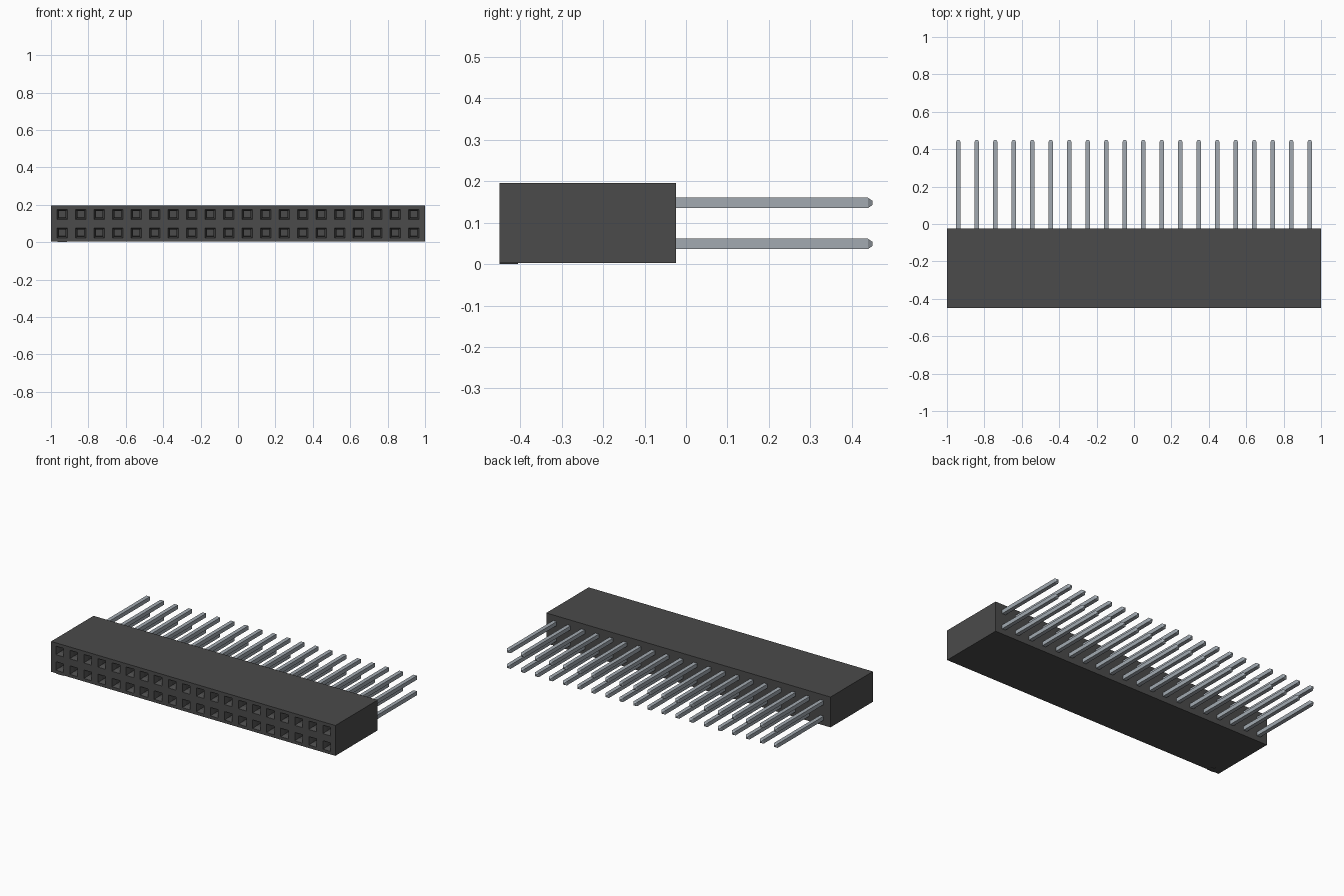
import bpy
import bmesh

cube = bpy.data.objects.get("Cube")
if cube:
    bpy.data.objects.remove(cube, do_unlink=True)

PITCH, COLS, ROWS = 0.0989, 20, 2
FRONT, BACK, TIP = -0.45, -0.024, 0.45
BOTTOM, TOP = 0.003, 0.196
X0 = -PITCH * (COLS - 1) / 2
Z0 = 0.049


def material(name, rgb, metallic=0.0):
    mat = bpy.data.materials.new(name)
    mat.use_nodes = True
    mat.diffuse_color = (*rgb, 1)
    mat.node_tree.nodes["Principled BSDF"].inputs["Base Color"].default_value = (*rgb, 1)
    return mat


def finish(bm, name, mat):
    mesh = bpy.data.meshes.new(name)
    bm.to_mesh(mesh)
    bm.free()
    mesh.materials.append(mat)
    obj = bpy.data.objects.new(name, mesh)
    bpy.context.collection.objects.link(obj)
    return obj


def cuts(start, first, count, end, half):
    """Grid lines on both sides of every socket, plus the outer edges."""
    lines = [start]
    for i in range(count):
        centre = first + i * PITCH
        lines += [centre - half, centre + half]
    return lines + [end]


black = material("dark grey plastic", (0.07, 0.07, 0.07))
steel = material("grey pin metal", (0.36, 0.40, 0.44))

# Housing: front panel as a grid, with each socket cell sunk inwards
bm = bmesh.new()
xs = cuts(-1, X0, COLS, 1, 0.027)
zs = cuts(BOTTOM, Z0, ROWS, TOP, 0.027)
grid = [[bm.verts.new((x, FRONT, z)) for x in xs] for z in zs]
sockets = []
for j in range(len(zs) - 1):
    for i in range(len(xs) - 1):
        face = bm.faces.new((grid[j][i], grid[j][i + 1],
                             grid[j + 1][i + 1], grid[j + 1][i]))
        if i % 2 and j % 2:
            sockets.append(face)
bm.normal_update()

# Housing: walls and back
rim = [e for e in bm.edges if e.is_boundary]
walls = bmesh.ops.extrude_edge_only(bm, edges=rim)["geom"]
for v in walls:
    if isinstance(v, bmesh.types.BMVert):
        v.co.y = BACK
bmesh.ops.holes_fill(bm, edges=[e for e in bm.edges if e.is_boundary], sides=0)
bmesh.ops.recalc_face_normals(bm, faces=bm.faces[:])

# Sockets: tapered lead-in, then a straight shaft
bmesh.ops.inset_individual(bm, faces=sockets, thickness=0.013, depth=-0.025)
bmesh.ops.inset_individual(bm, faces=sockets, thickness=0.0005, depth=-0.25)
finish(bm, "housing", black)

# First-position marker: small raised triangle under the front edge
bm = bmesh.new()
outline = [(X0 - 0.025, FRONT), (X0 + 0.025, FRONT), (X0, FRONT + 0.045)]
base = bm.faces.new([bm.verts.new((x, y, 0)) for x, y in outline])
side = bmesh.ops.extrude_face_region(bm, geom=[base])["geom"]
for v in side:
    if isinstance(v, bmesh.types.BMVert):
        v.co.z = BOTTOM + 0.001
bmesh.ops.recalc_face_normals(bm, faces=bm.faces[:])
finish(bm, "position_marker", black)

# Pins: square bar with a tapered tip, repeated along both directions
bm = bmesh.new()
rings = []
for y, h in ((BACK - 0.005, 0.0125), (TIP - 0.011, 0.0125), (TIP, 0.005)):
    rings.append([bm.verts.new((sx * h, y, sz * h))
                  for sx, sz in ((-1, -1), (1, -1), (1, 1), (-1, 1))])
for a, b in zip(rings, rings[1:]):
    for k in range(4):
        bm.faces.new((a[k], a[(k + 1) % 4], b[(k + 1) % 4], b[k]))
bm.faces.new(rings[0])
bm.faces.new(rings[-1])
bmesh.ops.recalc_face_normals(bm, faces=bm.faces[:])
pins = finish(bm, "pins", steel)
pins.location = (X0, 0, Z0)
for name, count, step in (("columns", COLS, (PITCH, 0, 0)), ("rows", ROWS, (0, 0, PITCH))):
    array = pins.modifiers.new(name, 'ARRAY')
    array.count = count
    array.use_relative_offset = False
    array.use_constant_offset = True
    array.constant_offset_displace = step
